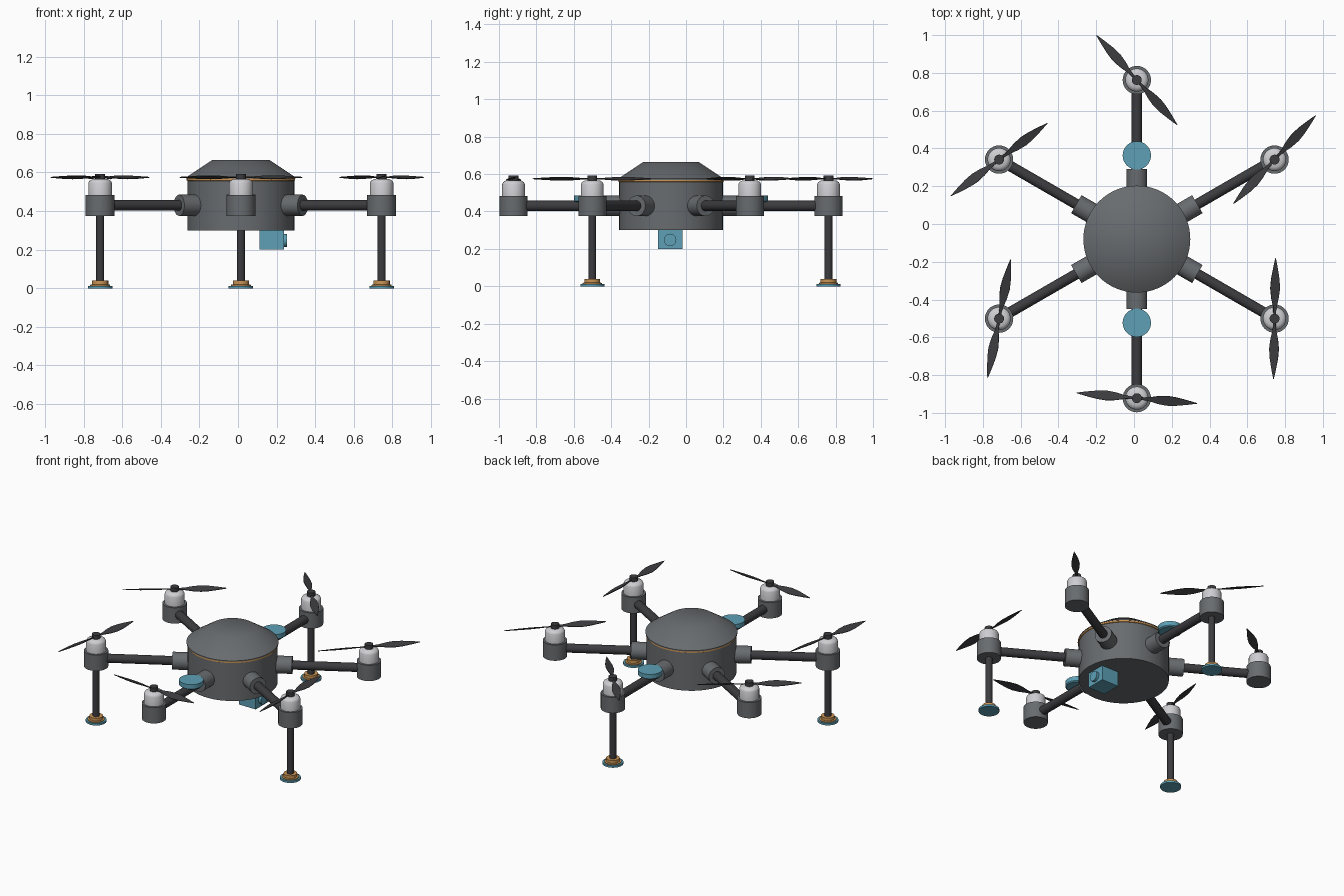
import bpy, bmesh, math
from mathutils import Matrix, Vector

cube = bpy.data.objects.get("Cube")
if cube:
    bpy.data.objects.remove(cube, do_unlink=True)


def material(name, color):
    m = bpy.data.materials.new(name)
    m.use_nodes = True
    rgba = (*color, 1)
    m.diffuse_color = rgba
    m.node_tree.nodes["Principled BSDF"].inputs["Base Color"].default_value = rgba
    return m


GREY = material("body grey", (0.14, 0.15, 0.16))
DARK = material("carbon dark", (0.045, 0.045, 0.05))
SILVER = material("motor silver", (0.62, 0.62, 0.65))
BLUE = material("accent blue", (0.11, 0.35, 0.46))
ORANGE = material("accent orange", (0.6, 0.3, 0.09))

CX, CY = 0.015, -0.08      # centre of the hull
REACH = 0.842              # hull centre to motor axis
ARM_Z = 0.43


def finish(bm, name, mat, matrix=None, angle=40):
    bmesh.ops.recalc_face_normals(bm, faces=bm.faces)
    me = bpy.data.meshes.new(name)
    bm.to_mesh(me)
    bm.free()
    if matrix:
        me.transform(matrix)
    me.materials.append(mat)
    ob = bpy.data.objects.new(name, me)
    bpy.context.collection.objects.link(ob)
    bpy.ops.object.select_all(action="DESELECT")
    ob.select_set(True)
    bpy.context.view_layer.objects.active = ob
    bpy.ops.object.shade_smooth_by_angle(angle=math.radians(angle))
    return ob


def turned(name, mat, profile, matrix, segments=40):
    """Solid of revolution from (radius, height) points, capped at both ends."""
    bm = bmesh.new()
    rings = []
    for r, z in profile:
        rings.append([bm.verts.new((r * math.cos(math.tau * i / segments),
                                    r * math.sin(math.tau * i / segments), z))
                      for i in range(segments)])
    for low, high in zip(rings, rings[1:]):
        for i in range(segments):
            j = (i + 1) % segments
            bm.faces.new((low[i], low[j], high[j], high[i]))
    bm.faces.new(rings[0])
    bm.faces.new(rings[-1])
    return finish(bm, name, mat, matrix)


def rod(name, mat, radius, low, high, matrix, segments=32):
    return turned(name, mat, [(radius, low), (radius, high)], matrix, segments)


def blade(name, matrix):
    """Thin pitched leaf reaching along +x."""
    stations = [(0.01, 0.012), (0.06, 0.018), (0.11, 0.042), (0.16, 0.054),
                (0.21, 0.046), (0.27, 0.024), (0.32, 0.002)]
    bm = bmesh.new()
    loops = []
    for x, width in stations:
        pitch = Matrix.Rotation(math.radians(18), 3, "X")
        corners = [(-1, -1), (1, -1), (1, 1), (-1, 1)]
        loops.append([bm.verts.new(Vector((x, 0, 0)) +
                                   pitch @ Vector((0, s * width / 2, t * 0.002)))
                      for s, t in corners])
    for a, b in zip(loops, loops[1:]):
        for i in range(4):
            j = (i + 1) % 4
            bm.faces.new((a[i], a[j], b[j], b[i]))
    bm.faces.new(loops[0])
    bm.faces.new(loops[-1])
    return finish(bm, name, DARK, matrix)


# Hull, trim ring and sloped lid
hull = Matrix.Translation((CX, CY, 0))
rod("hull", GREY, 0.277, 0.3, 0.57, hull, 64)
turned("trim_ring", ORANGE, [(0.275, 0.556), (0.281, 0.559), (0.281, 0.569), (0.275, 0.572)],
       hull, 64)
turned("hull_lid", GREY, [(0.283, 0.569), (0.283, 0.575), (0.148, 0.665)], hull, 64)

# Camera under the hull, looking towards +x
bm = bmesh.new()
bmesh.ops.create_cube(bm, size=1)
finish(bm, "camera_box", BLUE,
       Matrix.Translation((0.175, -0.085, 0.253)) @ Matrix.Diagonal((0.126, 0.13, 0.106, 1)))
to_x = Matrix.Rotation(math.pi / 2, 4, "Y")
rod("camera_lens", BLUE, 0.033, 0.05, 0.08,
    Matrix.Translation((0.175, -0.085, 0.248)) @ to_x)

# Arms, motors and propellers; propeller angle for each arm, counterclockwise from right
spin = [47, 132, 37, 79, 175, 89]
for n, turn in enumerate(spin):
    heading = math.radians(30 + 60 * n)
    tag = f"_{n + 1}"
    outward = Matrix.Translation((CX, CY, ARM_Z)) @ Matrix.Rotation(heading, 4, "Z") @ to_x
    rod("arm_sleeve" + tag, GREY, 0.055, 0.2, 0.37, outward)
    rod("arm_tube" + tag, DARK, 0.028, 0.25, REACH - 0.03, outward)

    motor = Matrix.Translation((CX + REACH * math.cos(heading),
                                CY + REACH * math.sin(heading), 0))
    rod("motor_mount" + tag, GREY, 0.075, 0.375, 0.482, motor)
    turned("motor_bell" + tag, SILVER,
           [(0.061, 0.48), (0.061, 0.545), (0.056, 0.556), (0.04, 0.566)], motor)
    rod("propeller_hub" + tag, DARK, 0.026, 0.56, 0.593, motor)
    for side in (0, 180):
        blade(f"propeller_blade{tag}_{'b' if side else 'a'}",
              motor @ Matrix.Translation((0, 0, 0.575)) @
              Matrix.Rotation(math.radians(turn + side), 4, "Z"))

    # Landing legs stand under every second motor
    if n % 2:
        rod("leg" + tag, DARK, 0.021, 0.03, 0.38, motor)
        turned("foot_collar" + tag, ORANGE,
               [(0.052, 0.01), (0.052, 0.018), (0.042, 0.02), (0.042, 0.039)], motor)
        rod("foot_pad" + tag, BLUE, 0.064, 0, 0.013, motor)

# Antenna discs on the front and back arms
for name, side in (("antenna_back", 1), ("antenna_front", -1)):
    turned(name, BLUE, [(0.068, 0.45), (0.075, 0.456), (0.075, 0.486)],
           Matrix.Translation((CX, CY + side * 0.443, 0)))
